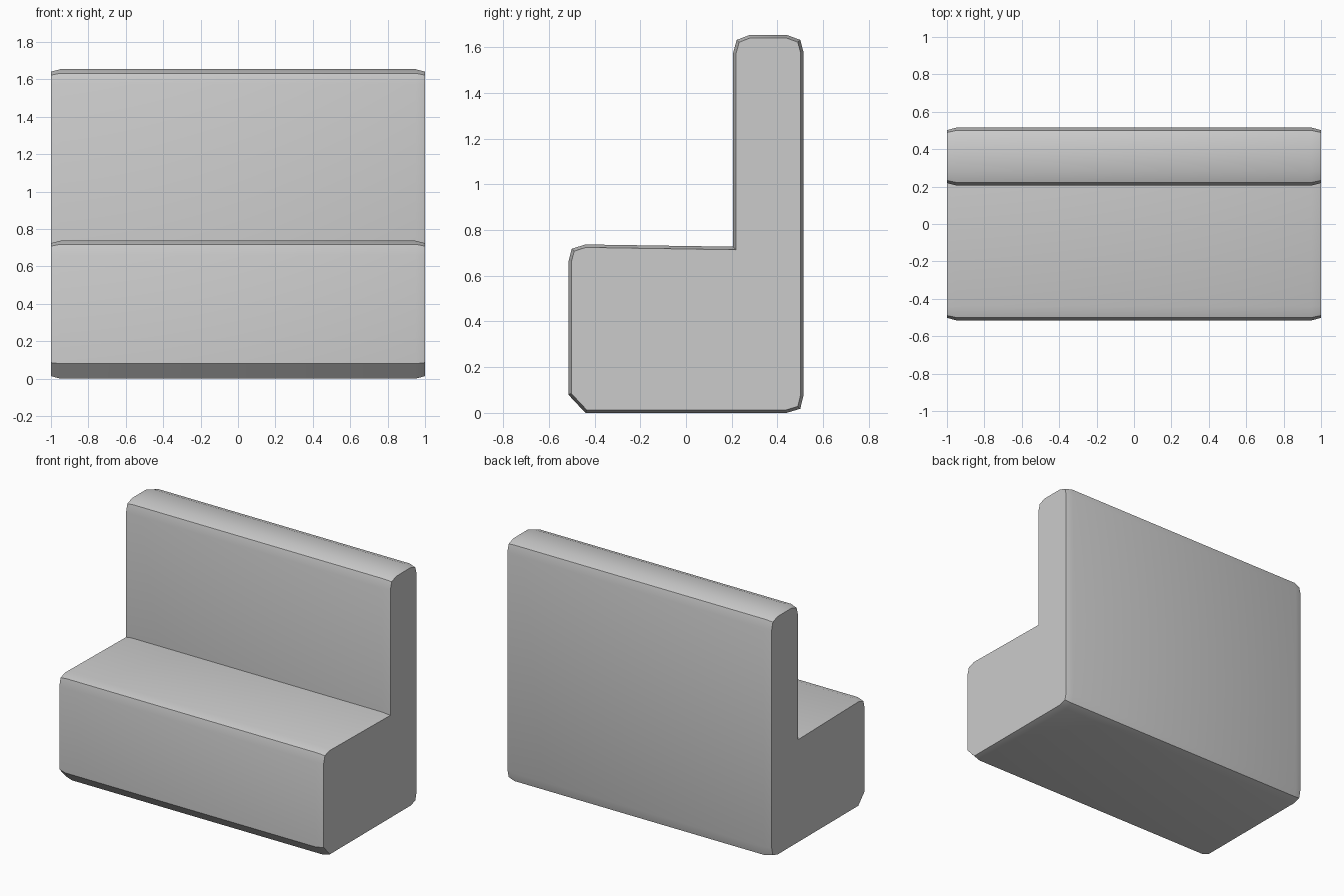
import bpy, bmesh
from mathutils import Vector

if "Cube" in bpy.data.objects:
    bpy.data.objects.remove(bpy.data.objects["Cube"])

# Side profile (y, z), counter-clockwise, with two-step chamfered corners
profile = [Vector(p) for p in [
    (-0.44, 0.0), (0.44, 0.0), (0.50, 0.018), (0.515, 0.08),
    (0.515, 1.575), (0.50, 1.632), (0.44, 1.654), (0.28, 1.654),
    (0.222, 1.632), (0.206, 1.575), (0.206, 0.727),
    (-0.44, 0.737), (-0.50, 0.718), (-0.515, 0.66), (-0.515, 0.08)]]


def inset(points, d):
    """Offset a closed profile inward by d with mitred corners."""
    out = []
    for i, p in enumerate(points):
        a = (p - points[i - 1]).normalized()
        b = (points[(i + 1) % len(points)] - p).normalized()
        na, nb = Vector((-a.y, a.x)), Vector((-b.y, b.x))
        out.append(p + (na + nb) * d / (1 + na.dot(nb)))
    return out


# Bench body: profile swept along x, slightly tapered at both ends
bm = bmesh.new()
end = inset(profile, 0.013)
rings = [[bm.verts.new((x, p.x, p.y)) for p in pts]
         for x, pts in ((-1, end), (-0.95, profile), (0.95, profile), (1, end))]
n = len(profile)
for r0, r1 in zip(rings, rings[1:]):
    for i in range(n):
        j = (i + 1) % n
        bm.faces.new((r0[i], r0[j], r1[j], r1[i]))
bm.faces.new(rings[0])
bm.faces.new(rings[-1])
bmesh.ops.recalc_face_normals(bm, faces=bm.faces)

mesh = bpy.data.meshes.new("bench_seat")
bm.to_mesh(mesh)
bm.free()
bench = bpy.data.objects.new("bench_seat", mesh)
bpy.context.collection.objects.link(bench)

# Smooth shading with crisp corner and end edges
bpy.context.view_layer.objects.active = bench
bench.select_set(True)
bpy.ops.object.shade_smooth_by_angle(angle=0.52)
# End caps stay flat
for poly in mesh.polygons:
    if len(poly.vertices) > 4:
        poly.use_smooth = False
